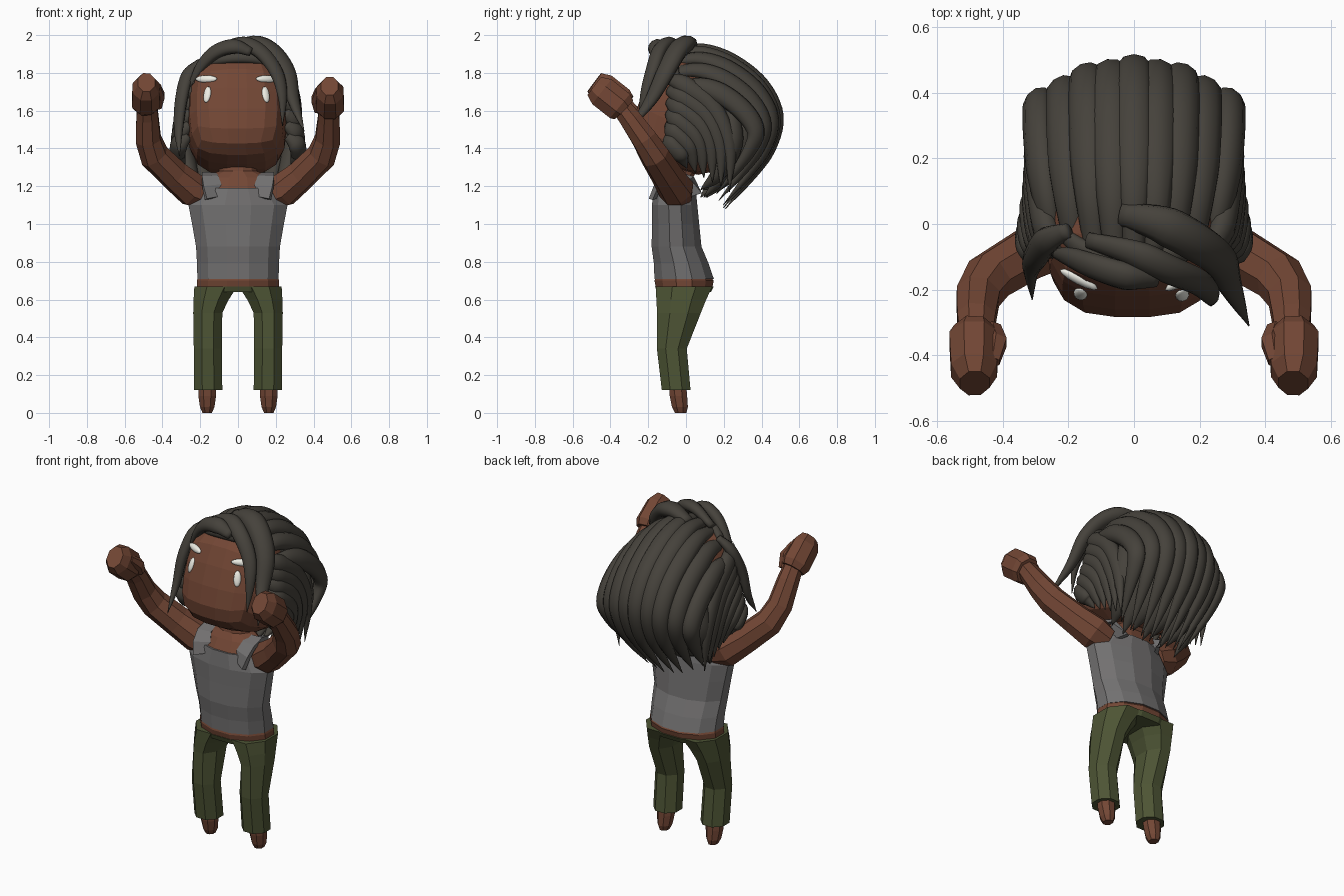
import bpy, bmesh, math
from mathutils import Vector, Matrix
from mathutils.bvhtree import BVHTree

if "Cube" in bpy.data.objects:
    bpy.data.objects.remove(bpy.data.objects["Cube"])


def mat(name, col):
    m = bpy.data.materials.new(name)
    m.diffuse_color = (*col, 1)
    m.use_nodes = True
    m.node_tree.nodes["Principled BSDF"].inputs["Base Color"].default_value = m.diffuse_color
    return m


SKIN = mat("skin", (0.17, 0.062, 0.035))
CLOTH = mat("trousers", (0.075, 0.09, 0.035))
HAIR = mat("hair", (0.06, 0.054, 0.044))
GREY = mat("vest", (0.17, 0.165, 0.165))
WHITE = mat("eye_white", (0.85, 0.85, 0.78))
CENTRE = Vector((0, 0.12, 1.58))      # middle of the hair mass


def finish(name, bm, material, smooth=False):
    bmesh.ops.recalc_face_normals(bm, faces=bm.faces)
    me = bpy.data.meshes.new(name)
    bm.to_mesh(me)
    bm.free()
    for p in me.polygons:
        p.use_smooth = smooth
    me.materials.append(material)
    ob = bpy.data.objects.new(name, me)
    bpy.context.collection.objects.link(ob)
    return ob


def tube(name, pts, radii, material, sides=8, hint=None, level=False, smooth=False):
    """Skin elliptical rings along a path; radii are (side, hint direction)."""
    pts = [Vector(p) for p in pts]
    bm, rings = bmesh.new(), []
    k = 1 / math.cos(math.pi / sides)
    for i, (p, (a, b)) in enumerate(zip(pts, radii)):
        t = pts[min(i + 1, len(pts) - 1)] - pts[max(i - 1, 0)]
        t = Vector((0, 0, 1)) if level else t.normalized()
        h = Vector(hint) if hint else p - CENTRE
        n = (h - t * h.dot(t)).normalized()
        s = t.cross(n)
        ring = []
        for j in range(sides):
            ang = 2 * math.pi * (j + 0.5) / sides
            ring.append(bm.verts.new(p + s * (a * k * math.cos(ang)) + n * (b * k * math.sin(ang))))
        rings.append(ring)
    for r0, r1 in zip(rings, rings[1:]):
        for j in range(sides):
            q = (j + 1) % sides
            bm.faces.new((r0[j], r0[q], r1[q], r1[j]))
    bm.faces.new(rings[0])
    bm.faces.new(rings[-1])
    return finish(name, bm, material, smooth)


def stack(name, rows, material, sides=12):
    """Level rings: rows of (x, y, z, half width, half depth)."""
    return tube(name, [r[:3] for r in rows], [r[3:] for r in rows], material, sides, (0, 1, 0), True)


def spline(pts, steps=5):
    p = [Vector(q) for q in pts]
    p = [2 * p[0] - p[1]] + p + [2 * p[-1] - p[-2]]
    out = []
    for i in range(1, len(p) - 2):
        for k in range(steps):
            t = k / steps
            a, b, c, d = p[i - 1:i + 3]
            out.append(0.5 * (2 * b + (c - a) * t + (2 * a - 5 * b + 4 * c - d) * t * t
                              + (3 * b - a - 3 * c + d) * t ** 3))
    return out + [p[-2]]


def lock(name, pts, w, thick=0.75):
    path = spline(pts)
    radii = []
    for i in range(len(path)):
        s = i / (len(path) - 1)
        r = max(0.002, w * (0.55 + 0.45 * min(1, s * 4)) * (1 - s ** 4))
        radii.append((r, r * thick))
    tube(name, path, radii, HAIR, 10, smooth=True)


# Torso, vest and waist
stack("body", [(0, -.01, .655, .218, .148), (0, -.01, .70, .218, .157), (0, -.02, .75, .2, .13),
               (0, -.05, .9, .2, .11), (0, -.055, 1.1, .24, .105), (0, -.06, 1.19, .19, .1),
               (0, -.045, 1.245, .18, .08), (0, -.02, 1.28, .1, .08), (0, 0, 1.4, .09, .08)], SKIN)
stack("vest", [(0, -.01, .71, .215, .157), (0, -.025, .79, .217, .145), (0, -.05, .88, .222, .132),
               (0, -.055, 1.0, .243, .125), (0, -.06, 1.1, .262, .12), (0, -.06, 1.19, .197, .111)], GREY)
# Trousers
stack("trouser_seat", [(0, -.01, .64, .225, .143), (0, -.008, .67, .23, .156)], CLOTH)
for s, side in ((1, "left"), (-1, "right")):
    stack(side + "_trouser_leg",
          [(s * .158, -.052, .12, .075, .076), (s * .16, -.075, .34, .074, .079),
           (s * .16, -.037, .53, .077, .116), (s * .142, -.025, .60, .093, .132),
           (s * .117, -.01, .67, .114, .15)], CLOTH, 8)
    # Foot
    stack(side + "_foot", [(s * .163, -.028, 0, .025, .03), (s * .163, -.032, .03, .038, .042),
                           (s * .163, -.04, .09, .047, .046), (s * .163, -.045, .16, .045, .045)], SKIN, 8)
    # Vest strap
    tube(side + "_strap", [(s * .12, -.155, 1.14), (s * .138, -.145, 1.2), (s * .148, -.105, 1.245),
                           (s * .148, -.04, 1.262), (s * .14, .015, 1.24), (s * .13, .036, 1.15)],
         [(.06, .012), (.05, .012), (.043, .012), (.043, .012), (.045, .012), (.05, .012)],
         GREY, 4, (0, -.3, 1))
    # Arm, fist and thumb
    dz = 0 if s > 0 else .02
    tube(side + "_arm", [(s * .17, -.04, 1.15), (s * .24, -.05, 1.18), (s * .335, -.1, 1.257),
                         (s * .442, -.165, 1.36), (s * .475, -.22, 1.45), (s * .48, -.29, 1.55 + dz),
                         (s * .48, -.35, 1.63 + dz)],
         [(.07, .075), (.085, .09), (.075, .08), (.074, .074), (.066, .066), (.058, .058), (.05, .05)],
         SKIN, 8, (0, 1, 1))
    tube(side + "_fist", [(s * .485, -.33, 1.605 + dz), (s * .487, -.35, 1.625 + dz),
                          (s * .487, -.445, 1.70 + dz), (s * .485, -.485, 1.73 + dz)],
         [(.062, .07), (.075, .083), (.07, .083), (.045, .06)], SKIN, 8, (0, .62, .78))
    tube(side + "_thumb", [(s * .43, -.32, 1.60 + dz), (s * .42, -.36, 1.66 + dz), (s * .43, -.42, 1.71 + dz)],
         [(.025, .025), (.032, .032), (.02, .02)], SKIN, 6, (0, 1, 1))

# Head: low-poly rounded block tilted back
bm = bmesh.new()
bmesh.ops.create_cube(bm, size=2)
bmesh.ops.subdivide_edges(bm, edges=bm.edges[:], cuts=4, use_grid_fill=True)
for v in bm.verts:
    p = v.co
    r = (abs(p.x) ** 3.2 + abs(p.y) ** 3.2 + abs(p.z) ** 3.2) ** (1 / 3.2)
    v.co = p / r
    v.co.x *= .265 * (1 - .05 * max(0, v.co.z))
    v.co.y *= .272
    v.co.z *= .295
TILT = Matrix.Rotation(math.radians(-20), 4, 'X')
bm.transform(Matrix.Translation((-.005, .015, 1.575)) @ TILT)
bm.normal_update()
face = BVHTree.FromBMesh(bm)
finish("head", bm, SKIN)

# Eyes and brows set on the face
for name, x, z, size in (("eye", .155, 1.685, (.021, .012, .045)), ("brow", .16, 1.768, (.065, .015, .02))):
    for s in (1, -1):
        hit = face.ray_cast(Vector((s * x - .008, -2, z)), Vector((0, 1, 0)))
        normal = hit[1]
        turn = Matrix.Rotation(math.atan2(normal.x, -normal.y) * .8, 4, 'Z')
        bm = bmesh.new()
        bmesh.ops.create_uvsphere(bm, u_segments=12, v_segments=8, radius=1)
        bm.transform(Matrix.Translation(hit[0]) @ turn @ TILT @ Matrix.Diagonal((*size, 1)))
        finish(f"{name}_{'left' if s > 0 else 'right'}", bm, WHITE, True)

# Hair: inner cap
bm = bmesh.new()
bmesh.ops.create_uvsphere(bm, u_segments=24, v_segments=16, radius=1)
bm.transform(Matrix.Translation((0, .16, 1.6)) @ Matrix.Diagonal((.28, .26, .30, 1)))
finish("hair_cap", bm, HAIR, True)

# Hair: long locks from the crown down the back
CROWN = [(.84, -.09, 1.91), (.94, .08, 1.92), (1, .25, 1.85), (1.03, .395, 1.73), (1.03, .47, 1.57),
         (1, .435, 1.4), (.93, .34, 1.25), (.8, .2, 1.08)]
for i in range(9):
    u = (i - 4) / 4
    drop = [.2, .19, .17, .14, .08, 0, -.04, -.08]
    lock(f"back_lock_{i}", [(.285 * u * k, y - .23 * u * u * max(0, y) + .008 * (i % 2 == 0), z - d * u * u)
                            for (k, y, z), d in zip(CROWN, drop)], .056)
# Hair: shorter locks under the back
for i in range(8):
    u = (i - 3.5) / 3.5
    f = 1 - .3 * u * u
    lock(f"under_lock_{i}", [(.27 * u, .35 * f, 1.62), (.28 * u, .35 * f, 1.42),
                             (.25 * u, .25 * f, 1.27), (.22 * u, .11 * f, 1.14 + .04 * (i % 2))], .055)
# Hair: side locks sweeping back and down
for s in (1, -1):
    for j in range(6):
        lock(f"side_lock_{'left' if s > 0 else 'right'}_{j}",
             [(s * (.225 + .008 * j), -.09, 1.77 - .06 * j), (s * (.27 + .008 * j), -.01 - .015 * j, 1.735 - .062 * j),
              (s * (.295 + .005 * j), .14 - .035 * j, 1.62 - .05 * j), (s * .305, .23 - .05 * j, 1.42 - .015 * j),
              (s * .285, .23 - .045 * j, 1.17 + .025 * j)], .05)

# Hair: fringe
lock("hairline", [(-.22, -.03, 1.82), (-.13, -.09, 1.87), (0, -.11, 1.885), (.13, -.09, 1.87),
                  (.22, -.06, 1.82), (.25, -.04, 1.75)], .04)
lock("fringe_right_sweep", [(-.04, .03, 1.93), (.08, .0, 1.955), (.18, -.05, 1.91), (.26, -.11, 1.8),
                            (.295, -.19, 1.65), (.35, -.31, 1.49)], .06)
lock("fringe_right_inner", [(-.14, -.05, 1.9), (0, -.09, 1.955), (.11, -.14, 1.92), (.2, -.18, 1.81),
                            (.235, -.22, 1.68), (.235, -.25, 1.52)], .045)
lock("fringe_left_sweep", [(.07, -.17, 1.91), (-.02, -.16, 1.94), (-.12, -.13, 1.91), (-.2, -.1, 1.83),
                           (-.26, -.09, 1.72)], .045)
lock("fringe_left_side", [(-.2, -.02, 1.86), (-.265, -.05, 1.79), (-.3, -.1, 1.66), (-.315, -.14, 1.5),
                          (-.31, -.23, 1.36)], .04)
